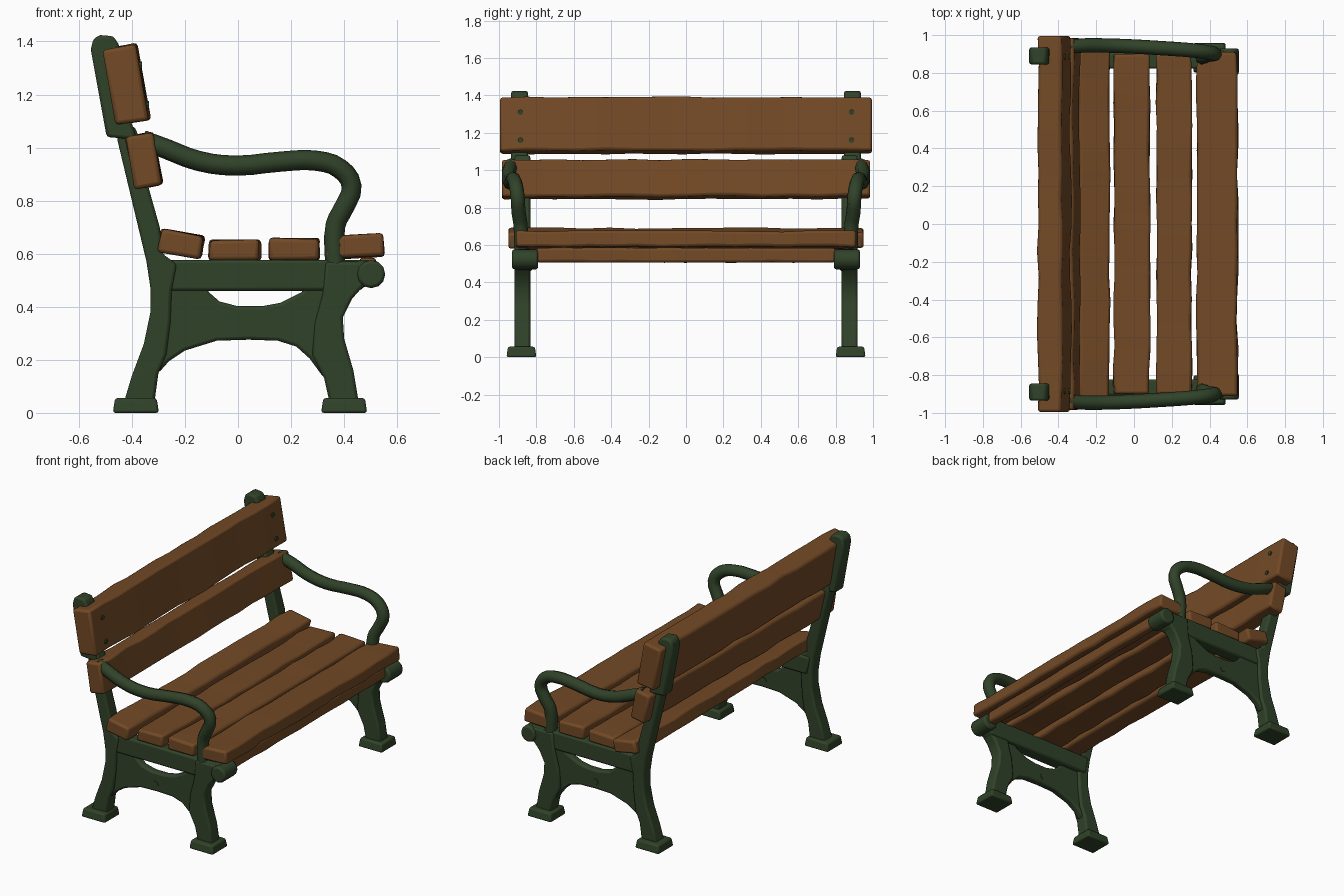
import bpy, bmesh, math, random
from mathutils import Matrix, Vector

random.seed(4)
if "Cube" in bpy.data.objects:
    bpy.data.objects.remove(bpy.data.objects["Cube"])


def material(name, color):
    m = bpy.data.materials.new(name)
    m.use_nodes = True
    m.diffuse_color = color
    m.node_tree.nodes["Principled BSDF"].inputs["Base Color"].default_value = color
    return m


WOOD = material("brown wood", (0.17, 0.067, 0.019, 1))
IRON = material("green iron", (0.030, 0.055, 0.022, 1))


def finish(name, mesh, mat, bevel=0.0, angle=35):
    """Link a mesh as an object with one material, soft edges and smooth shading."""
    mesh.materials.clear()
    mesh.materials.append(mat)
    ob = bpy.data.objects.new(name, mesh)
    bpy.context.collection.objects.link(ob)
    if bevel:
        mod = ob.modifiers.new("soft edges", "BEVEL")
        mod.width = bevel
        mod.segments = 2
        mod.limit_method = "ANGLE"
        mod.angle_limit = math.radians(40)
    bpy.ops.object.select_all(action="DESELECT")
    ob.select_set(True)
    bpy.context.view_layer.objects.active = ob
    bpy.ops.object.shade_smooth_by_angle(angle=math.radians(angle))
    return ob


def from_bmesh(name, bm, mat, **kw):
    bmesh.ops.recalc_face_normals(bm, faces=bm.faces)
    mesh = bpy.data.meshes.new(name)
    bm.to_mesh(mesh)
    bm.free()
    return finish(name, mesh, mat, **kw)


def plate(name, outline, y, thick, mat=IRON):
    """Extrude an x-z outline along y."""
    bm = bmesh.new()
    verts = [bm.verts.new((x, y - thick / 2, z)) for x, z in outline]
    face = bm.faces.new(verts)
    out = bmesh.ops.extrude_face_region(bm, geom=[face])["geom"]
    moved = [v for v in out if isinstance(v, bmesh.types.BMVert)]
    bmesh.ops.translate(bm, verts=moved, vec=(0, thick, 0))
    return from_bmesh(name, bm, mat, bevel=0.012)


def plank(name, x, z, wide, thick, half, tilt=0.0, wobble=0.006):
    """Worn board along y: its cross-section wanders a little from end to end."""
    bm = bmesh.new()
    rings, steps = [], 14
    for i in range(steps + 1):
        y = -half + 2 * half * i / steps
        ring = []
        for sx, sz in ((-1, -1), (1, -1), (1, 1), (-1, 1)):
            p = Vector((sx * wide / 2 + random.uniform(-wobble, wobble), 0,
                        sz * thick / 2 + random.uniform(-wobble, wobble) * 0.7))
            p = Matrix.Rotation(math.radians(tilt), 3, "Y") @ p
            ring.append(bm.verts.new((x + p.x, y, z + p.z)))
        rings.append(ring)
    for a, b in zip(rings, rings[1:]):
        for k in range(4):
            bm.faces.new((a[k], a[(k + 1) % 4], b[(k + 1) % 4], b[k]))
    bm.faces.new(rings[0])
    bm.faces.new(rings[-1])
    return from_bmesh(name, bm, WOOD, bevel=0.014)


def rod(name, centre, radius, length, axis, sides=12, bevel=0.0):
    bm = bmesh.new()
    turn = Matrix.Rotation(math.pi / 2, 4, "X" if axis == "y" else "Y")
    if axis == "z":
        turn = Matrix()
    bmesh.ops.create_cone(bm, cap_ends=True, segments=sides, radius1=radius, radius2=radius,
                          depth=length, matrix=Matrix.Translation(centre) @ turn)
    return from_bmesh(name, bm, IRON, bevel=bevel)


def foot(name, x, y):
    """Square pad, narrower at the top."""
    bm = bmesh.new()
    bmesh.ops.create_cube(bm, size=1, matrix=Matrix.Translation((x, y, 0.028))
                          @ Matrix.Diagonal((0.174, 0.16, 0.056, 1)))
    for v in bm.verts:
        if v.co.z > 0.03:
            v.co.x = x + (v.co.x - x) * 0.9
            v.co.y = y + (v.co.y - y) * 0.9
    return from_bmesh(name, bm, IRON, bevel=0.01)


def tube(name, points, radius):
    """Smooth bar through (x, y, z, scale) points."""
    cu = bpy.data.curves.new(name, "CURVE")
    cu.dimensions = "3D"
    cu.bevel_depth = radius
    cu.bevel_resolution = 2
    cu.resolution_u = 3
    cu.use_fill_caps = True
    sp = cu.splines.new("BEZIER")
    sp.bezier_points.add(len(points) - 1)
    for bp, (x, y, z, r) in zip(sp.bezier_points, points):
        bp.co = (x, y, z)
        bp.radius = r
        bp.handle_left_type = bp.handle_right_type = "AUTO"
    tmp = bpy.data.objects.new(name + " path", cu)
    bpy.context.collection.objects.link(tmp)
    dg = bpy.context.evaluated_depsgraph_get()
    mesh = bpy.data.meshes.new_from_object(tmp.evaluated_get(dg))
    bpy.data.objects.remove(tmp)
    return finish(name, mesh, IRON, angle=50)


# Outlines of the iron ends
REAR_LEG = [(-0.43, 0.04), (-0.40, 0.14), (-0.355, 0.26), (-0.33, 0.38), (-0.33, 0.47),
            (-0.345, 0.57), (-0.40, 0.80), (-0.455, 1.03), (-0.45, 1.08), (-0.39, 1.08),
            (-0.365, 1.02), (-0.34, 0.86), (-0.295, 0.70), (-0.285, 0.60), (-0.23, 0.56),
            (-0.25, 0.46), (-0.255, 0.34), (-0.27, 0.22), (-0.30, 0.15), (-0.315, 0.04)]
BACK_POST = [(-0.495, 1.04), (-0.555, 1.37), (-0.545, 1.41), (-0.52, 1.424), (-0.47, 1.42),
             (-0.45, 1.39), (-0.42, 1.15), (-0.38, 1.03)]
FRONT_LEG = [(0.345, 0.04), (0.325, 0.13), (0.28, 0.22), (0.29, 0.34), (0.32, 0.45),
             (0.33, 0.57), (0.50, 0.57), (0.53, 0.48), (0.47, 0.475), (0.43, 0.43),
             (0.395, 0.36), (0.40, 0.28), (0.435, 0.16), (0.455, 0.04)]
RAIL = [(-0.30, 0.46), (0.46, 0.46), (0.50, 0.50), (0.50, 0.577), (-0.32, 0.577)]
WEB = [(-0.30, 0.50), (-0.13, 0.50), (-0.11, 0.455), (-0.07, 0.42), (0.0, 0.402),
       (0.09, 0.402), (0.16, 0.415), (0.24, 0.455), (0.26, 0.50), (0.38, 0.50),
       (0.36, 0.20), (0.325, 0.13), (0.27, 0.205), (0.22, 0.25), (0.15, 0.272),
       (0.04, 0.276), (-0.08, 0.272), (-0.20, 0.235), (-0.26, 0.195), (-0.30, 0.15),
       (-0.34, 0.20)]
ARM = [(-0.36, 0.935, 1.03, 0.95), (-0.27, 0.945, 0.995, 1), (-0.15, 0.945, 0.95, 1),
       (-0.01, 0.94, 0.932, 1), (0.16, 0.93, 0.947, 1), (0.30, 0.92, 0.95, 1),
       (0.385, 0.91, 0.92, 1), (0.428, 0.90, 0.855, 1), (0.40, 0.895, 0.775, 1),
       (0.368, 0.885, 0.71, 1), (0.366, 0.88, 0.56, 1)]

for side, s in (("left", 1), ("right", -1)):
    y = 0.875 * s
    plate(f"{side}_rear_leg", REAR_LEG, y, 0.085)
    plate(f"{side}_back_post", BACK_POST, 0.89 * s, 0.09)
    plate(f"{side}_front_leg", FRONT_LEG, y, 0.085)
    plate(f"{side}_seat_rail", RAIL, 0.865 * s, 0.085)
    plate(f"{side}_arched_web", WEB, y, 0.05)
    tube(f"{side}_armrest", [(x, py * s, z, r) for x, py, z, r in ARM], 0.038)
    rod(f"{side}_scroll_end", (0.502, 0.86 * s, 0.523), 0.053, 0.14, "y", bevel=0.012)
    rod(f"{side}_web_boss", (0.03, y, 0.325), 0.02, 0.056, "y")
    foot(f"{side}_rear_foot", -0.385, 0.88 * s)
    foot(f"{side}_front_foot", 0.40, 0.88 * s)
    # Bolts through the top back plank
    for z, x in ((1.16, -0.345), (1.31, -0.372)):
        rod(f"{side}_back_bolt", (x, 0.885 * s, z), 0.015, 0.02, "x", sides=8)

# Seat planks
plank("rear_seat_plank", -0.215, 0.637, 0.165, 0.085, 0.95, tilt=10)
plank("second_seat_plank", -0.012, 0.613, 0.19, 0.075, 0.90)
plank("third_seat_plank", 0.212, 0.616, 0.185, 0.082, 0.90)
plank("front_seat_plank", 0.44, 0.627, 0.215, 0.085, 0.91, tilt=-3)
plank("front_apron", 0.49, 0.545, 0.06, 0.078, 0.80, wobble=0.003)

# Back planks
plank("upper_back_plank", -0.422, 1.238, 0.13, 0.29, 0.995, tilt=-10)
plank("lower_back_plank", -0.355, 0.95, 0.105, 0.20, 0.985, tilt=-11)
